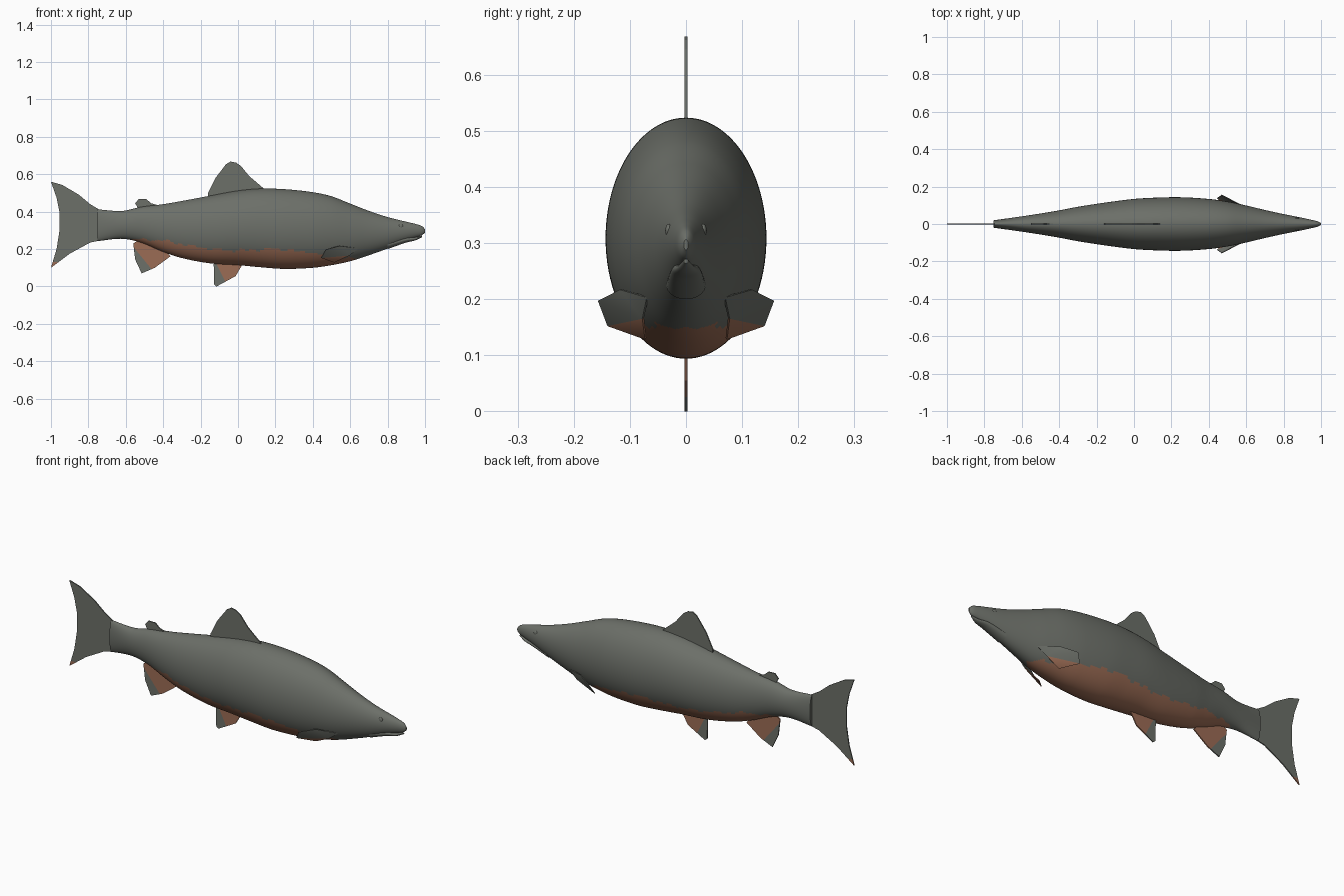
import bpy, bmesh, math
from mathutils import Vector

if "Cube" in bpy.data.objects:
    bpy.data.objects.remove(bpy.data.objects["Cube"])


def material(name, rgb):
    m = bpy.data.materials.new(name)
    m.diffuse_color = (*rgb, 1)
    m.use_nodes = True
    m.node_tree.nodes["Principled BSDF"].inputs["Base Color"].default_value = m.diffuse_color
    return m


GREY = material("slate grey", (0.15, 0.16, 0.14))
ORANGE = material("belly orange", (0.33, 0.15, 0.09))


def interp(table, x, k):
    """Smooth cubic reading of column k at x."""
    n = len(table)
    i = 0
    while i < n - 2 and x > table[i + 1][0]:
        i += 1

    def slope(j):
        a, b = table[max(j - 1, 0)], table[min(j + 1, n - 1)]
        return (b[k] - a[k]) / (b[0] - a[0])
    p, q = table[i], table[i + 1]
    h = q[0] - p[0]
    t = (x - p[0]) / h
    return ((2*t**3 - 3*t*t + 1) * p[k] + (t**3 - 2*t*t + t) * h * slope(i)
            + (3*t*t - 2*t**3) * q[k] + (t**3 - t*t) * h * slope(i + 1))


def finish(name, bm, smooth=True):
    bmesh.ops.recalc_face_normals(bm, faces=bm.faces)
    me = bpy.data.meshes.new(name)
    bm.to_mesh(me)
    bm.free()
    me.materials.append(GREY)
    me.materials.append(ORANGE)
    ob = bpy.data.objects.new(name, me)
    bpy.context.collection.objects.link(ob)
    if smooth:
        bpy.ops.object.select_all(action='DESELECT')
        ob.select_set(True)
        bpy.context.view_layer.objects.active = ob
        bpy.ops.object.shade_smooth_by_angle(angle=math.radians(40))
    return ob


def loft(name, table, steps, sides, belly=None):
    """Elliptical rings along x; table rows are x, top, bottom, half width."""
    bm = bmesh.new()
    rings = []
    x0, x1 = table[0][0], table[-1][0]
    for s in range(steps + 1):
        x = x0 + (x1 - x0) * s / steps
        top, bot, w = (interp(table, x, k) for k in (1, 2, 3))
        rings.append([bm.verts.new((x, w * math.sin(a), (top + bot) / 2 + (top - bot) / 2 * math.cos(a)))
                      for a in (2 * math.pi * j / sides for j in range(sides))])
    for r, q in zip(rings, rings[1:]):
        for j in range(sides):
            bm.faces.new((r[j], r[(j + 1) % sides], q[(j + 1) % sides], q[j]))
    bm.faces.new(rings[0])
    bm.faces.new(rings[-1])
    # belly colour below a gently ragged line
    if belly:
        for f in bm.faces:
            c = f.calc_center_median()
            if belly[0][0] < c.x < belly[-1][0]:
                ragged = 0.005 * math.sin(c.x * 45) + 0.003 * math.sin(c.x * 97)
                f.material_index = int(c.z < interp(belly, c.x, 1) + ragged)
    return finish(name, bm)


def fin(name, outline, cut=None, half=0.003):
    """Thin upright plate; cut = (point, direction), orange on the direction side."""
    bm = bmesh.new()
    face = bm.faces.new([bm.verts.new((x, -half, z)) for x, z in outline])
    ext = bmesh.ops.extrude_face_region(bm, geom=[face], use_keep_orig=True)
    for v in ext["geom"]:
        if isinstance(v, bmesh.types.BMVert):
            v.co.y = half
    if cut:
        p = Vector((cut[0][0], 0, cut[0][1]))
        d = Vector((cut[1][0], 0, cut[1][1]))
        bmesh.ops.bisect_plane(bm, geom=bm.verts[:] + bm.edges[:] + bm.faces[:],
                               plane_co=p, plane_no=d)
        for f in bm.faces:
            f.material_index = int((f.calc_center_median() - p).dot(d) > 0)
    return finish(name, bm, smooth=False)


# Body and head
body = [
    (-0.75, 0.412, 0.243, 0.020), (-0.62, 0.404, 0.255, 0.038), (-0.52, 0.425, 0.235, 0.053),
    (-0.40, 0.440, 0.185, 0.073), (-0.30, 0.457, 0.152, 0.092), (-0.15, 0.485, 0.124, 0.115),
    (0.00, 0.512, 0.114, 0.134), (0.12, 0.523, 0.103, 0.141), (0.25, 0.520, 0.094, 0.143),
    (0.40, 0.504, 0.100, 0.134), (0.50, 0.482, 0.114, 0.120), (0.60, 0.443, 0.135, 0.099),
    (0.70, 0.404, 0.167, 0.075), (0.80, 0.371, 0.203, 0.053), (0.90, 0.346, 0.244, 0.033),
    (0.95, 0.334, 0.262, 0.022), (0.985, 0.322, 0.275, 0.013), (1.0, 0.306, 0.288, 0.004),
]
belly_line = [(-0.60, 0.250), (-0.54, 0.252), (-0.40, 0.245), (-0.20, 0.208), (0.0, 0.192),
              (0.20, 0.200), (0.40, 0.178), (0.50, 0.158), (0.60, 0.150), (0.67, 0.156)]
loft("body", body, 240, 96, belly_line)

# Lower jaw
jaw = [(0.80, 0.250, 0.200, 0.035), (0.90, 0.265, 0.235, 0.026),
       (0.95, 0.264, 0.247, 0.016), (0.985, 0.272, 0.264, 0.004)]
loft("lower_jaw", jaw, 24, 32)

# Eyes
for side, y in (("left", 0.031), ("right", -0.031)):
    bm = bmesh.new()
    bmesh.ops.create_uvsphere(bm, u_segments=16, v_segments=10, radius=0.012)
    bmesh.ops.scale(bm, vec=(1, 0.5, 1), verts=bm.verts)
    bmesh.ops.translate(bm, vec=(0.87, y, 0.322), verts=bm.verts)
    finish(side + "_eye", bm)

# Fins on the centre line
fin("tail_fin", [(-0.74, 0.41), (-0.79, 0.44), (-0.85, 0.49), (-0.94, 0.543), (-1.0, 0.56),
                 (-0.97, 0.475), (-0.955, 0.40), (-0.955, 0.295), (-0.97, 0.20), (-1.0, 0.10),
                 (-0.90, 0.175), (-0.79, 0.235), (-0.74, 0.245)],
    ((-1.0, 0.13), (0, -1)))
fin("dorsal_fin", [(-0.16, 0.46), (-0.16, 0.50), (-0.12, 0.58), (-0.065, 0.653), (-0.04, 0.668),
                   (-0.01, 0.662), (0.015, 0.645), (0.06, 0.59), (0.14, 0.522), (0.12, 0.48)])
fin("adipose_fin", [(-0.53, 0.41), (-0.55, 0.445), (-0.53, 0.468), (-0.49, 0.467),
                    (-0.465, 0.445), (-0.43, 0.435), (-0.45, 0.41)])
fin("anal_fin", [(-0.53, 0.25), (-0.56, 0.23), (-0.55, 0.145), (-0.515, 0.07), (-0.445, 0.10),
                 (-0.36, 0.162), (-0.40, 0.20)],
    ((-0.55, 0.20), (0.11, 0.09)))
fin("pelvic_fin", [(-0.12, 0.15), (-0.13, 0.12), (-0.127, 0.01), (-0.115, 0.0), (-0.10, 0.008),
                   (-0.013, 0.055), (0.025, 0.12), (0.0, 0.15)],
    ((-0.105, 0.10), (0.09, 0.045)))

# Pectoral fins, mirrored left and right
points = [(0.645, 0.070, 0.203), (0.545, 0.118, 0.217), (0.470, 0.157, 0.197),
          (0.445, 0.140, 0.152), (0.515, 0.073, 0.128), (0.595, 0.078, 0.165)]
for side, sy in (("left", 1), ("right", -1)):
    bm = bmesh.new()
    vs = [bm.verts.new((x, sy * y, z)) for x, y, z in points]
    for ids, mat in (((0, 1, 5), 0), ((1, 2, 5), 0), ((2, 3, 5), 0), ((5, 3, 4), 1)):
        bm.faces.new([vs[i] for i in ids]).material_index = mat
    bmesh.ops.recalc_face_normals(bm, faces=bm.faces)
    bmesh.ops.solidify(bm, geom=bm.faces[:], thickness=0.004)
    finish(side + "_pectoral_fin", bm)
